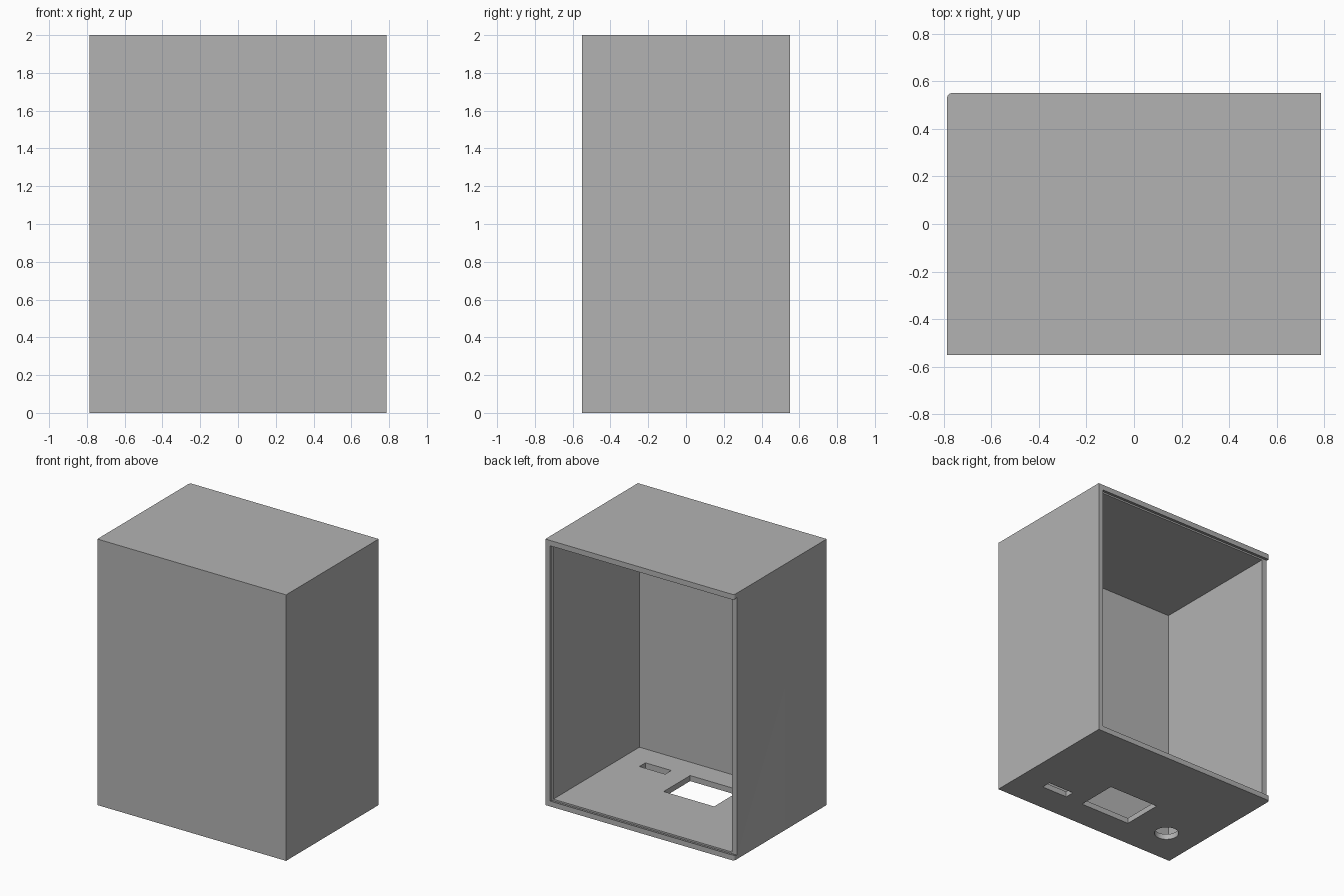
import bpy, bmesh
from mathutils import Vector

if "Cube" in bpy.data.objects:
    bpy.data.objects.remove(bpy.data.objects["Cube"])

W, D, H = 0.785, 0.55, 2.0   # half width, half depth, height
T = 0.042                    # wall thickness
LID = 0.035                  # depth of the sliding lid channel

grey = bpy.data.materials.new("plain_grey")
grey.use_nodes = True
colour = (0.45, 0.45, 0.45, 1)
grey.diffuse_color = colour
grey.node_tree.nodes["Principled BSDF"].inputs["Base Color"].default_value = colour


def finish(name, bm):
    bmesh.ops.recalc_face_normals(bm, faces=bm.faces)
    mesh = bpy.data.meshes.new(name)
    bm.to_mesh(mesh)
    bm.free()
    mesh.materials.append(grey)
    obj = bpy.data.objects.new(name, mesh)
    bpy.context.collection.objects.link(obj)
    return obj


def box_mesh(lo, hi):
    bm = bmesh.new()
    bmesh.ops.create_cube(bm, size=1)
    lo, hi = Vector(lo), Vector(hi)
    for v in bm.verts:
        v.co = (lo + hi) / 2 + v.co * (hi - lo)
    return bm


def cut(target, cutter):
    cutter.hide_render = True
    mod = target.modifiers.new("cut", "BOOLEAN")
    mod.operation = "DIFFERENCE"
    mod.solver = "EXACT"
    mod.object = cutter
    bpy.context.view_layer.objects.active = target
    bpy.ops.object.modifier_apply(modifier=mod.name)
    bpy.data.objects.remove(cutter)


# Outer case, with the one rear corner rounded where the lid slides in
bm = box_mesh((-W, -D, 0), (W, D, H))
corner = [e for e in bm.edges if all(v.co.x < 0 and v.co.y > 0 for v in e.verts)]
bmesh.ops.bevel(bm, geom=corner, offset=0.02, segments=4, profile=0.5, affect="EDGES")
case = finish("case", bm)

# Hollow interior, open at the back
cut(case, finish("cavity", box_mesh((-W + T, -D + T, T), (W - T, D + 0.1, H - T))))

# Dovetail channel for the lid, open on the right side and wider at depth
bm = box_mesh((-W - 0.1, D - LID, T), (W - T, D + LID, H - T))
flare = 0.012
for v in bm.verts:
    grow = flare if v.co.y < D else -flare * 0.7
    v.co.z += grow if v.co.z > H / 2 else -grow
    if v.co.x > 0:
        v.co.x += grow
cut(case, finish("lid_channel", bm))

# Floor openings: narrow slot, large rectangular port and round hole
cut(case, finish("slot", box_mesh((0.35, -0.325, -0.1), (0.565, -0.253, 0.1))))
cut(case, finish("port", box_mesh((-0.222, -0.332, -0.1), (0.198, -0.017, 0.1))))
bm = bmesh.new()
bmesh.ops.create_cone(bm, cap_ends=True, segments=32, radius1=0.085, radius2=0.085, depth=0.2)
bmesh.ops.translate(bm, verts=bm.verts, vec=(-0.521, -0.265, 0))
cut(case, finish("round_hole", bm))

# Smooth only the curved parts
bpy.ops.object.select_all(action="DESELECT")
case.select_set(True)
bpy.context.view_layer.objects.active = case
bpy.ops.object.shade_smooth_by_angle(angle=0.5)
